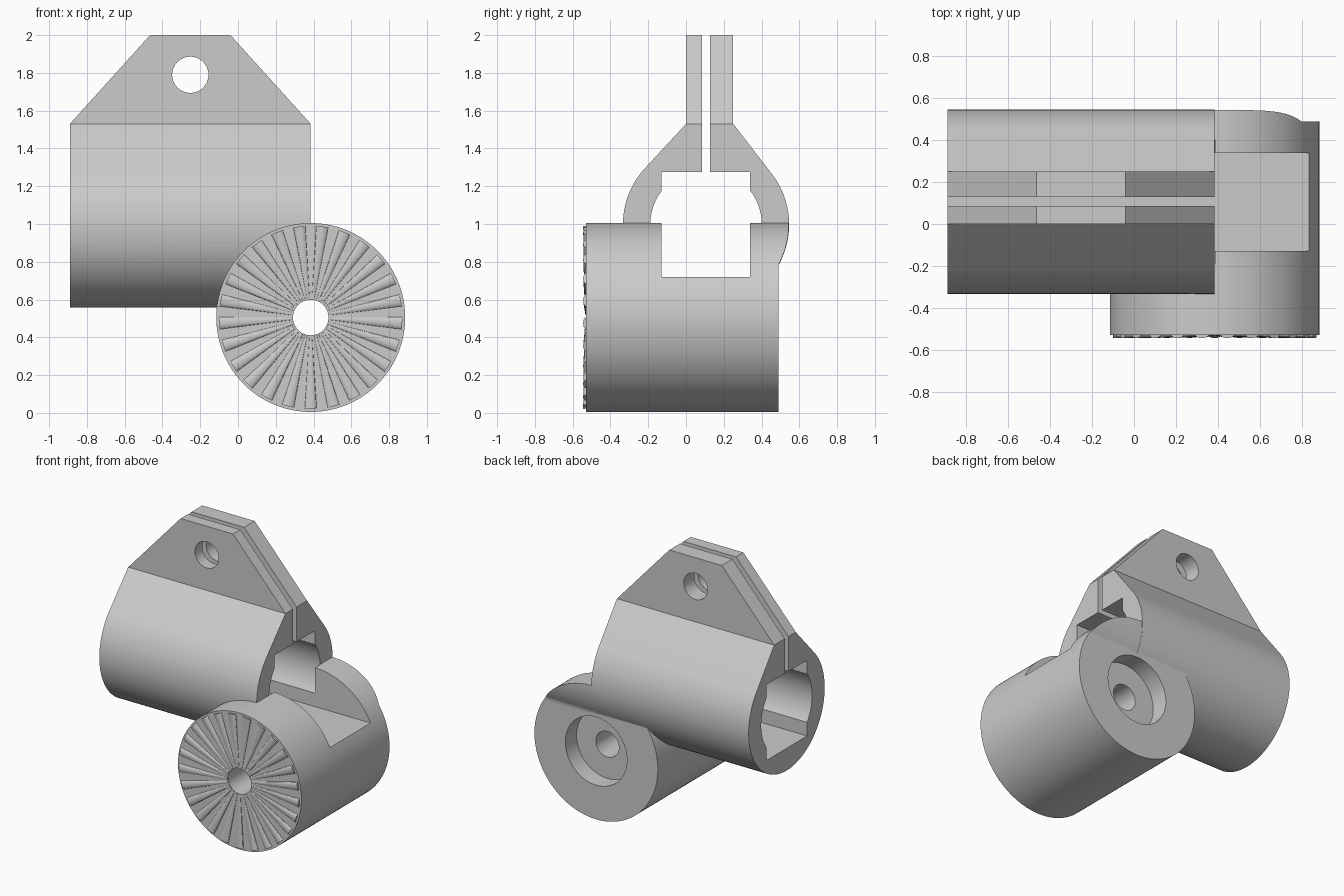
import bpy
import bmesh
from math import sin, cos, pi, radians, atan2, acos, hypot
from mathutils import Matrix, Vector

cube = bpy.data.objects.get("Cube")
if cube:
    bpy.data.objects.remove(cube, do_unlink=True)

grey = bpy.data.materials.new("plain_grey")
grey.use_nodes = True
grey.diffuse_color = (0.6, 0.6, 0.6, 1)
grey.node_tree.nodes["Principled BSDF"].inputs["Base Color"].default_value = grey.diffuse_color

# Main dimensions
TUBE_Y, TUBE_Z, TUBE_R, BORE_R = 0.106, 0.997, 0.44, 0.295
LEFT, RIGHT = -0.89, 0.385
PIVOT_X, PIVOT_Z, PIVOT_R = 0.385, 0.505, 0.5


def finish(name, bm):
    bmesh.ops.recalc_face_normals(bm, faces=bm.faces)
    mesh = bpy.data.meshes.new(name)
    bm.to_mesh(mesh)
    bm.free()
    mesh.materials.append(grey)
    obj = bpy.data.objects.new(name, mesh)
    bpy.context.collection.objects.link(obj)
    return obj


def prism(name, points, start, end, axis):
    """Extrude a (y, z) profile along x, or an (x, z) profile along y."""
    bm = bmesh.new()
    place = (lambda a, b: (start, a, b)) if axis == "x" else (lambda a, b: (a, start, b))
    face = bm.faces.new([bm.verts.new(place(*p)) for p in points])
    moved = bmesh.ops.extrude_face_region(bm, geom=[face])["geom"]
    shift = Vector((end - start, 0, 0) if axis == "x" else (0, end - start, 0))
    bmesh.ops.translate(bm, vec=shift, verts=[v for v in moved if isinstance(v, bmesh.types.BMVert)])
    return finish(name, bm)


def arc(cx, cz, r, a0, a1, steps):
    return [(cx + r * cos(a0 + (a1 - a0) * i / steps),
             cz + r * sin(a0 + (a1 - a0) * i / steps)) for i in range(steps + 1)]


def disc(name, x, z, r, y0, y1, sides):
    return prism(name, arc(x, z, r, 0, 2 * pi, sides)[:-1], y0, y1, "y")


def combine(target, tool, operation="DIFFERENCE"):
    mod = target.modifiers.new("combine", "BOOLEAN")
    mod.operation, mod.solver, mod.object = operation, "EXACT", tool
    bpy.context.view_layer.objects.active = target
    bpy.ops.object.modifier_apply(modifier=mod.name)
    bpy.data.objects.remove(tool, do_unlink=True)


def box_profile(a0, a1, b0, b1):
    return [(a0, b0), (a1, b0), (a1, b1), (a0, b1)]


# Clamp tube with tangent shoulders rising into the flange
def tangent_angle(y, side):
    dy, dz = y - TUBE_Y, 1.53 - TUBE_Z
    return atan2(dz, dy) + side * acos(TUBE_R / hypot(dy, dz))


front, back = tangent_angle(0, 1), tangent_angle(0.25, -1)
outline = [(0.25, 1.53), (0.25, 2), (0, 2), (0, 1.53)]
outline += arc(TUBE_Y, TUBE_Z, TUBE_R, front, back + 2 * pi, 72)
body = prism("clamp_body", outline, LEFT, RIGHT, "x")

# Pivot barrel, whose back follows the tube above its flat rear face
pivot = disc("pivot_barrel", PIVOT_X, PIVOT_Z, PIVOT_R, -0.53, 0.7, 128)
tail = [(0.49, -0.1)] + arc(TUBE_Y, TUBE_Z, TUBE_R - 0.002, radians(-28.7), radians(12), 20)
tail += [(0.9, 1.1), (0.9, -0.1)]
combine(pivot, prism("tail_cutter", tail, -0.4, 1.1, "x"))
combine(body, pivot, "UNION")

# Sloped flange corners
middle = (LEFT + RIGHT) / 2
for side in (-1, 1):
    corner = [(middle + side * x, z) for x, z in ((0.728, 1.43), (0.032, 2.2), (0.728, 2.2))]
    combine(body, prism("corner_cutter", corner, -0.05, 0.3, "y"))

# Bore side lobes, square channel and clamping slit
lobe = radians(37.2)
lobes = arc(TUBE_Y, TUBE_Z, BORE_R, -lobe, lobe, 20) + arc(TUBE_Y, TUBE_Z, BORE_R, pi - lobe, pi + lobe, 20)
combine(body, prism("bore_cutter", lobes, -1, RIGHT + 0.001, "x"))
combine(body, prism("channel_cutter", box_profile(-0.13, 0.34, 0.72, 1.275), -1.1, 1.1, "x"))
combine(body, prism("slit_cutter", box_profile(0.085, 0.128, 1.2, 2.1), -1.2, 1.2, "x"))

# Flange bolt hole, axle hole and rear counterbore
combine(body, disc("bolt_cutter", middle, 1.79, 0.096, -0.2, 0.5, 48))
combine(body, disc("axle_cutter", PIVOT_X, PIVOT_Z, 0.094, -0.8, 0.8, 48))
combine(body, disc("counterbore_cutter", PIVOT_X, PIVOT_Z, 0.25, 0.36, 0.8, 64))

# Ring of flattened, tapering locking teeth on the front face
bm = bmesh.new()
COUNT, INNER, OUTER = 25, 0.1, 0.485
for i in range(COUNT):
    spin = Matrix.Rotation(2 * pi * i / COUNT, 4, "Y")
    place = Matrix.Translation((PIVOT_X, -0.53, PIVOT_Z)) @ spin
    place = place @ Matrix.Diagonal((1, 0.45, 1, 1)) @ Matrix.Translation((0, 0, -(INNER + OUTER) / 2))
    bmesh.ops.create_cone(bm, cap_ends=True, segments=16, radius1=0.032, radius2=0.007,
                          depth=OUTER - INNER, matrix=place)
teeth = finish("locking_teeth", bm)

for obj in (body, teeth):
    bpy.ops.object.select_all(action="DESELECT")
    obj.select_set(True)
    bpy.context.view_layer.objects.active = obj
    bpy.ops.object.shade_smooth_by_angle(angle=radians(30))
